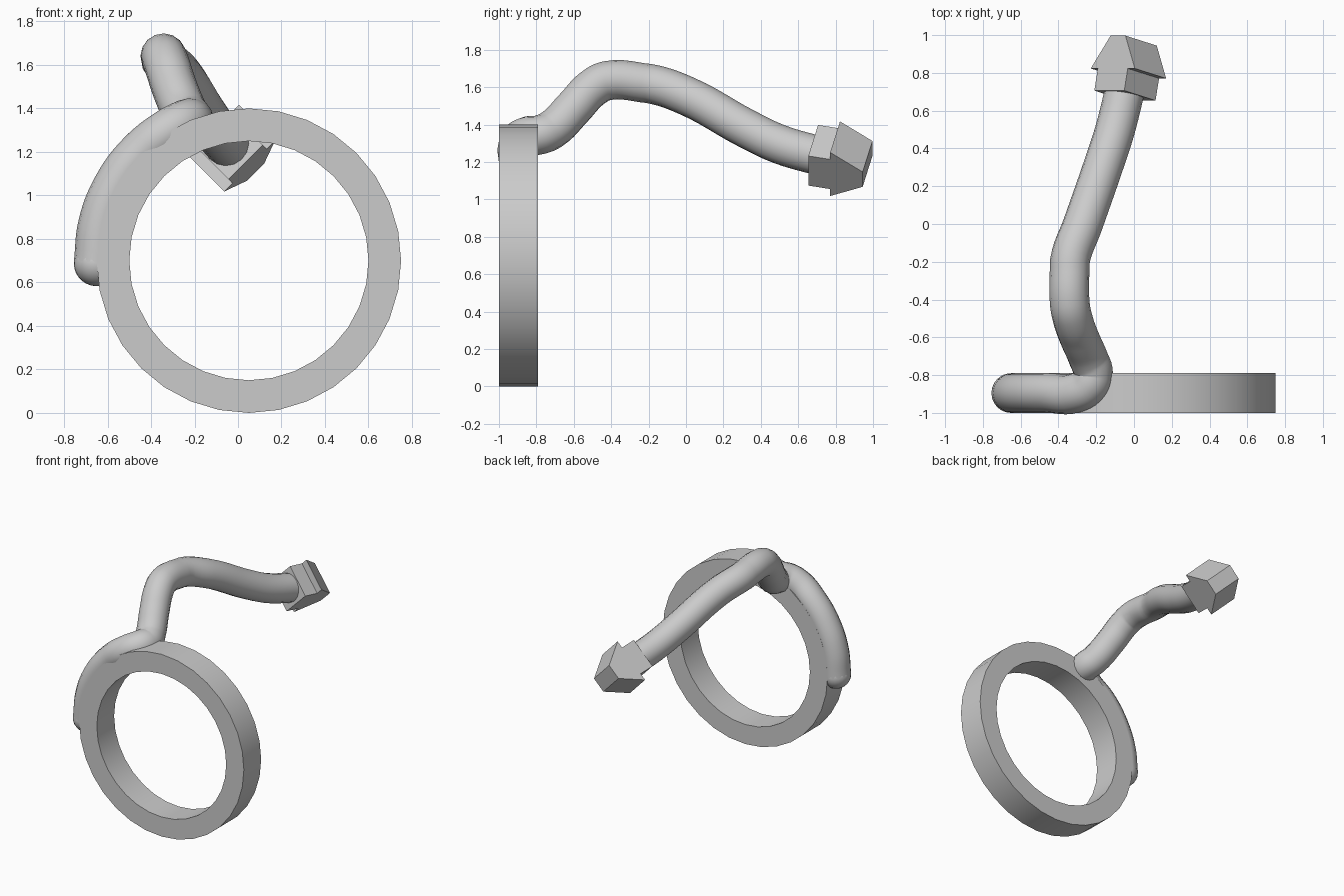
import bpy, bmesh, math
from mathutils import Vector

cube = bpy.data.objects.get("Cube")
if cube:
    bpy.data.objects.remove(cube, do_unlink=True)

grey = bpy.data.materials.new("plain_grey")
grey.use_nodes = True
colour = (0.6, 0.6, 0.6, 1)
grey.diffuse_color = colour
grey.node_tree.nodes["Principled BSDF"].inputs["Base Color"].default_value = colour

RING = Vector((0.05, -0.895, 0.70))
OUTER, INNER, HALF = 0.70, 0.55, 0.105
TUBE = 0.105


def make(name, bm, smooth=True):
    bmesh.ops.recalc_face_normals(bm, faces=bm.faces)
    me = bpy.data.meshes.new(name)
    bm.to_mesh(me)
    bm.free()
    ob = bpy.data.objects.new(name, me)
    bpy.context.collection.objects.link(ob)
    me.materials.append(grey)
    if smooth:
        bpy.ops.object.select_all(action='DESELECT')
        ob.select_set(True)
        bpy.context.view_layer.objects.active = ob
        bpy.ops.object.shade_smooth_by_angle(angle=math.radians(35))
    return ob


def on_ring(deg, radius, y=0):
    a = math.radians(deg)
    return RING + Vector((radius * math.cos(a), y, radius * math.sin(a)))


# Flat ring: rectangular section swept around the y axis
bm = bmesh.new()
N = 32
section = [(OUTER, -HALF), (OUTER, HALF), (INNER, HALF), (INNER, -HALF)]
loops = [[bm.verts.new(on_ring(360 * i / N, r, y)) for r, y in section] for i in range(N)]
for i in range(N):
    a, b = loops[i], loops[(i + 1) % N]
    for j in range(4):
        k = (j + 1) % 4
        bm.faces.new((a[j], a[k], b[k], b[j]))
make("ring", bm)

# Bent arm: follows the ring rim, then bends back and up
path = [on_ring(d, OUTER) for d in (181, 166, 151, 136, 121)]
path += [Vector(p) for p in (
    (-0.235, -0.85, 1.338), (-0.217, -0.785, 1.345), (-0.24, -0.715, 1.375),
    (-0.29, -0.6, 1.49), (-0.325, -0.5, 1.595), (-0.34, -0.42, 1.635),
    (-0.34, -0.2, 1.62), (-0.27, 0.0, 1.555), (-0.155, 0.33, 1.375),
    (-0.1, 0.5, 1.295), (-0.045, 0.72, 1.23))]
cu = bpy.data.curves.new("arm_path", 'CURVE')
cu.dimensions = '3D'
cu.bevel_depth = TUBE
cu.bevel_resolution = 6
cu.resolution_u = 6
cu.use_fill_caps = True
sp = cu.splines.new('BEZIER')
sp.bezier_points.add(len(path) - 1)
for bp, p in zip(sp.bezier_points, path):
    bp.co = p
    bp.handle_left_type = bp.handle_right_type = 'AUTO'
kink = sp.bezier_points[11]
kink.handle_left_type = 'VECTOR'
helper = bpy.data.objects.new("arm_path", cu)
bpy.context.collection.objects.link(helper)
bpy.context.view_layer.update()
swept = bpy.data.meshes.new_from_object(
    helper.evaluated_get(bpy.context.evaluated_depsgraph_get()))
bm = bmesh.new()
bm.from_mesh(swept)
for f in bm.faces:
    f.material_index = 0
bpy.data.objects.remove(helper, do_unlink=True)
bpy.data.meshes.remove(swept)
make("arm", bm)

# Rounded lower end of the arm
bm = bmesh.new()
bmesh.ops.create_uvsphere(bm, u_segments=24, v_segments=14, radius=TUBE)
bmesh.ops.translate(bm, verts=bm.verts, vec=path[0])
make("arm_round_end", bm)

# Arrow-shaped head: a stepped outline extruded sideways
along = Vector((0.155, 0.976, -0.155)).normalized()
wide = Vector((1, 0, 1)).normalized()
side = along.cross(wide).normalized()
base = Vector((-0.048, 0.68, 1.236))
half = [(0, 0.112), (0.12, 0.112), (0.12, 0.165), (0.298, 0.056)]
outline = half + [(l, -w) for l, w in reversed(half)]
bm = bmesh.new()
caps = [[bm.verts.new(base + along * l + wide * w + side * s) for l, w in outline]
        for s in (-0.12, 0.12)]
bm.faces.new(caps[0])
bm.faces.new(caps[1])
for i in range(len(outline)):
    j = (i + 1) % len(outline)
    bm.faces.new((caps[0][i], caps[0][j], caps[1][j], caps[1][i]))
make("arrow_head", bm, smooth=False)
